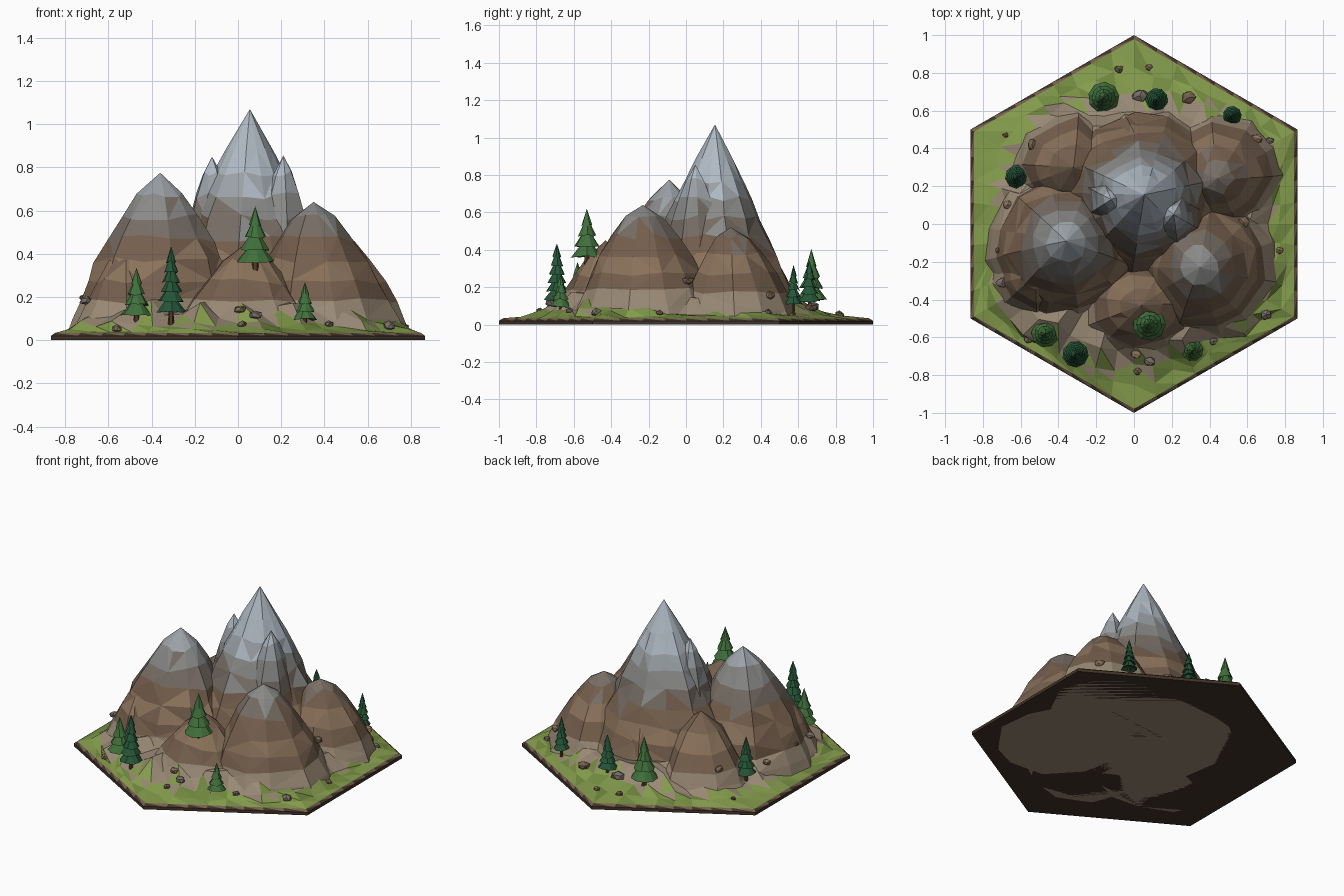
import bpy, bmesh, random
from math import sin, cos, pi, radians
from mathutils import Vector

if "Cube" in bpy.data.objects:
    bpy.data.objects.remove(bpy.data.objects["Cube"])

rnd = random.Random(7)


def mat(name, r, g, b):
    m = bpy.data.materials.new(name)
    m.diffuse_color = tuple((c / 255) ** 2.2 for c in (r, g, b)) + (1,)
    m.use_nodes = True
    m.node_tree.nodes["Principled BSDF"].inputs["Base Color"].default_value = m.diffuse_color
    return m


TAN = mat("tan_rock", 152, 136, 116)
BROWN = mat("brown_rock", 138, 114, 92)
UMBER = mat("umber_rock", 116, 95, 78)
TAUPE = mat("taupe_rock", 118, 109, 101)
GREY = mat("grey_rock", 136, 136, 135)
SLATE = mat("slate_rock", 154, 160, 166)
PALE = mat("pale_rock", 174, 184, 194)
GRASS = mat("grass", 132, 156, 78)
GRASS2 = mat("dark_grass", 114, 138, 66)
EARTH = mat("earth", 66, 53, 44)
BARK = mat("bark", 84, 60, 42)
LEAF = mat("light_needles", 66, 112, 62)
PINE = mat("dark_needles", 42, 86, 58)


def finish(name, bm, mats):
    bmesh.ops.recalc_face_normals(bm, faces=bm.faces[:])
    me = bpy.data.meshes.new(name)
    bm.to_mesh(me)
    bm.free()
    for m in mats:
        me.materials.append(m)
    ob = bpy.data.objects.new(name, me)
    bpy.context.collection.objects.link(ob)
    return ob


def hex_r(a):
    # distance from centre to hexagon edge, points at +-y
    d = (a + pi / 6) % (pi / 3) - pi / 6
    return cos(pi / 6) / cos(d)


# Hexagonal base slab
bm = bmesh.new()
low = [bm.verts.new((cos(radians(30 + 60 * i)), sin(radians(30 + 60 * i)), 0)) for i in range(6)]
top = [bm.verts.new((v.co.x, v.co.y, 0.02)) for v in low]
bm.faces.new(low[::-1])
bm.faces.new(top)
for i in range(6):
    j = (i + 1) % 6
    bm.faces.new((low[i], low[j], top[j], top[i]))
finish("base_slab", bm, [EARTH])

# Ground: rocky rim, grass and jagged scree rising to the mountain foot
FOOT = [.72, .83, .74, .67, .76, .70, .70, .85, .77, .77, .74, .83]
N = 48
bm = bmesh.new()
rings = [[] for _ in range(5)]
for i in range(N):
    a = 2 * pi * i / N
    k, f = divmod(i / 4, 1)
    foot = FOOT[int(k)] * (1 - f) + FOOT[(int(k) + 1) % 12] * f
    h = hex_r(a)
    foot += rnd.uniform(-.03, .03)
    mid = (h * .975 + foot) / 2 + rnd.uniform(-.015, .015)
    spec = [(h, .02), (h * .978, .034), (mid, .045 + rnd.uniform(-.008, .01)),
            (foot, .07 + rnd.uniform(-.02, .02)),
            (foot * .86, .14 + rnd.uniform(-.04, .05))]
    for ring, (r, z) in zip(rings, spec):
        ring.append(bm.verts.new((r * cos(a), r * sin(a), z)))
centre = bm.verts.new((0, 0, .2))
for q in range(4):
    o, n = rings[q], rings[q + 1]
    for i in range(N):
        j = (i + 1) % N
        t1 = bm.faces.new((o[i], o[j], n[i]))
        t2 = bm.faces.new((o[j], n[j], n[i]))
        g1, g2 = rnd.choice((0, 0, 1)), rnd.choice((0, 0, 1))
        if q == 0:
            t1.material_index, t2.material_index = 3, 4
        elif q == 1:
            t1.material_index, t2.material_index = g1, g2
        elif q == 2:
            t1.material_index, t2.material_index = g1, rnd.choice((g2, 2))
        else:
            t1.material_index, t2.material_index = rnd.choice((g1, 2)), 2
for i in range(N):
    bm.faces.new((rings[4][i], rings[4][(i + 1) % N], centre)).material_index = 2
finish("ground", bm, [GRASS, GRASS2, TAN, EARTH, UMBER])

# Mountain: faceted cones cut into coloured strata at shared heights
LEVELS = [0, .09, .18, .27, .37, .47, .57, .67, .77, .88]
BANDS = [TAN, TAN, UMBER, BROWN, UMBER, TAUPE, GREY, SLATE, PALE, PALE]


def peak(name, apex, base, rx, ry, power, n, rough=.1):
    bm = bmesh.new()
    ax, ay, h = apex
    ridge = [1 + rnd.uniform(-rough, rough) for _ in range(n)]
    twist = rnd.uniform(0, 2 * pi)
    levels = [z for z in LEVELS if z < h - .045]
    rows = []
    for z0 in levels:
        row = []
        for i in range(n):
            z = z0 + (rnd.uniform(-.016, .016) if z0 else 0)
            t = z / h
            f = (1 - t) ** power * (1 + (ridge[i] - 1) * min(1, .5 + t)) * rnd.uniform(.96, 1.04)
            a = twist + 2 * pi * (i + .12 * sin(i * 2.3)) / n
            row.append(bm.verts.new((base[0] + (ax - base[0]) * t + rx * f * cos(a),
                                     base[1] + (ay - base[1]) * t + ry * f * sin(a), z)))
        rows.append(row)
    tip = bm.verts.new(apex)
    bm.faces.new(rows[0][::-1])

    def paint(face, k):
        if k > 2 and rnd.random() < .12:
            k += rnd.choice((-1, 1))
        face.material_index = max(0, min(k, len(BANDS) - 1))

    for k in range(len(rows) - 1):
        for i in range(n):
            j = (i + 1) % n
            a, b, c, d = rows[k][i], rows[k][j], rows[k + 1][j], rows[k + 1][i]
            tris = ((a, b, c), (a, c, d)) if (i + k) % 2 else ((a, b, d), (b, c, d))
            for t in tris:
                paint(bm.faces.new(t), k)
    for i in range(n):
        f = bm.faces.new((rows[-1][i], rows[-1][(i + 1) % n], tip))
        f.material_index = len(rows) - 1
    finish(name, bm, BANDS)


peak("main_peak", (.055, .155, 1.07), (.03, .16), .54, .51, .92, 13, .07)
peak("left_peak", (-.36, -.09, .775), (-.36, -.12), .45, .43, .7, 12, .07)
peak("right_peak", (.35, -.23, .64), (.40, -.20), .39, .42, .62, 11, .07)
peak("left_summit_spur", (-.12, .13, .85), (-.09, .14), .27, .27, .75, 8)
peak("right_summit_spur", (.21, .05, .855), (.19, .07), .27, .27, .75, 8)
peak("front_spur", (.04, -.43, .45), (.02, -.44), .38, .31, .7, 11)
peak("front_left_spur", (-.52, -.27, .43), (-.52, -.28), .27, .24, .6, 9)
peak("back_right_shoulder", (.44, .24, .52), (.45, .27), .34, .33, .6, 11)
peak("back_left_shoulder", (-.32, .30, .48), (-.35, .31), .33, .32, .6, 11)
peak("back_spur", (.03, .42, .42), (.0, .42), .28, .23, .65, 9)

# Stones scattered on the slopes and grass
bpy.context.view_layer.update()
deps = bpy.context.evaluated_depsgraph_get()


def ground_z(x, y):
    return bpy.context.scene.ray_cast(deps, Vector((x, y, 3)), Vector((0, 0, -1)))[1].z


STONES = [(-.08, .82, .022), (.08, .83, .02), (.03, .68, .04), (.29, .67, .035), (.65, .45, .035),
          (.72, .44, .026), (.58, .01, .032), (.77, -.14, .02), (.70, -.48, .032), (-.68, .47, .016),
          (-.67, .10, .025), (-.70, -.31, .03), (-.72, -.14, .018), (.01, -.69, .028),
          (.08, -.73, .032), (.02, -.78, .022), (-.56, -.61, .026), (.42, -.62, .022), (-.54, .42, .028)]
spots = [(x, y, ground_z(x, y), s) for x, y, s in STONES]
for k, (x, y, z, s) in enumerate(spots):
    bm = bmesh.new()
    bmesh.ops.create_icosphere(bm, subdivisions=1, radius=s)
    sx, sy = rnd.uniform(.9, 1.25), rnd.uniform(.8, 1.1)
    for v in bm.verts:
        v.co *= rnd.uniform(.8, 1.15)
        v.co = Vector((v.co.x * sx + x, v.co.y * sy + y, v.co.z * .75 + z + s * .3))
    finish(f"stone_{k + 1}", bm, [(UMBER, BROWN, TAUPE)[k % 3]])


# Fir trees: a trunk and stacked, overlapping cone tiers
def tree(k, x, y, z0, z1, r, tiers, needles):
    bm = bmesh.new()
    h = z1 - z0
    skirt = z0 + h * .17

    def cone(za, zb, ra, rb, sides, turn, m):
        low = [bm.verts.new((x + ra * cos(turn + 2 * pi * i / sides),
                             y + ra * sin(turn + 2 * pi * i / sides),
                             za + (rnd.uniform(-.006, .006) if m else 0))) for i in range(sides)]
        up = bm.verts.new((x, y, zb))
        mid = bm.verts.new((x, y, za + (.25 * (zb - za) if m else 0)))
        for i in range(sides):
            j = (i + 1) % sides
            bm.faces.new((low[i], low[j], up)).material_index = m
            bm.faces.new((low[j], low[i], mid)).material_index = m

    cone(z0 - .03, z0 + h * .7, r * .24, 0, 6, 0, 0)
    step = (z1 - skirt) / (tiers + .6)
    for t in range(tiers):
        za = skirt + step * t
        zb = z1 if t == tiers - 1 else za + step * 1.9
        cone(za, zb, r * (1 - .66 * t / (tiers - 1)), 0, 9, t * .4 + k, 1)
    finish(f"fir_tree_{k + 1}", bm, [BARK, needles])


TREES = [(.08, -.53, .31, .62, .088, 4, LEAF), (-.47, -.58, .07, .335, .074, 4, LEAF),
         (-.31, -.69, .07, .435, .07, 6, PINE), (.31, -.67, .06, .27, .057, 4, LEAF),
         (-.62, .25, .08, .37, .063, 5, PINE), (-.16, .67, .08, .405, .083, 4, LEAF),
         (.12, .66, .08, .34, .06, 5, PINE), (.52, .575, .07, .32, .05, 5, PINE)]
for k, t in enumerate(TREES):
    tree(k, *t)
